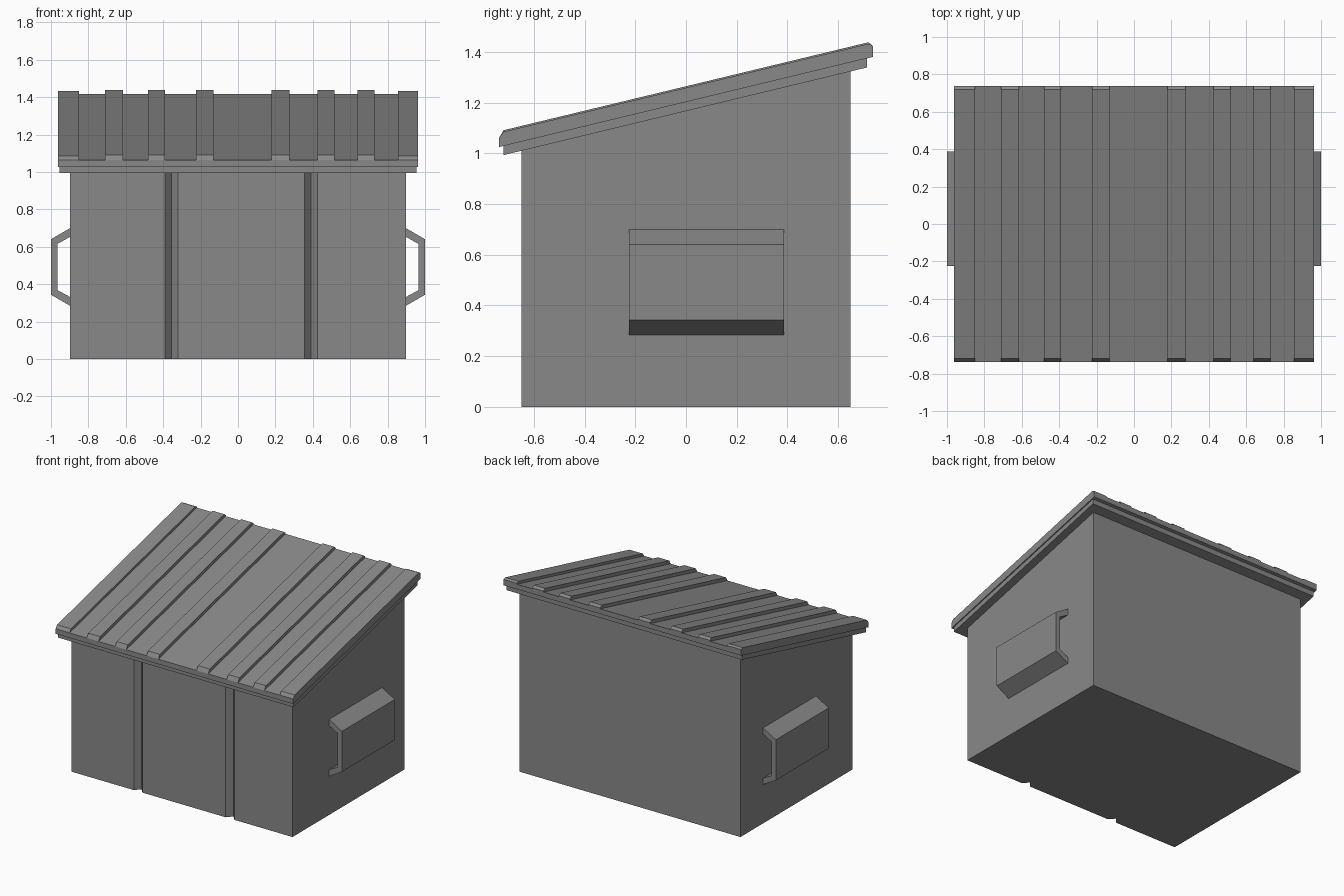
import bpy

cube = bpy.data.objects.get("Cube")
if cube:
    bpy.data.objects.remove(cube, do_unlink=True)

grey = bpy.data.materials.new("plain grey")
grey.use_nodes = True
grey.diffuse_color = (0.25, 0.25, 0.25, 1)
grey.node_tree.nodes["Principled BSDF"].inputs["Base Color"].default_value = (0.25, 0.25, 0.25, 1)


def prism(name, lower, upper):
    """Solid between two matching outlines."""
    n = len(lower)
    faces = [tuple(range(n))[::-1], tuple(range(n, 2 * n))]
    faces += [(i, (i + 1) % n, n + (i + 1) % n, n + i) for i in range(n)]
    mesh = bpy.data.meshes.new(name)
    mesh.from_pydata(lower + upper, [], faces)
    mesh.materials.append(grey)
    obj = bpy.data.objects.new(name, mesh)
    bpy.context.collection.objects.link(obj)
    # Make every normal point outward
    bpy.context.view_layer.objects.active = obj
    obj.select_set(True)
    bpy.ops.object.mode_set(mode="EDIT")
    bpy.ops.mesh.select_all(action="SELECT")
    bpy.ops.mesh.normals_make_consistent(inside=False)
    bpy.ops.object.mode_set(mode="OBJECT")
    obj.select_set(False)
    return obj


def side_prism(name, x0, x1, profile):
    """Extrude a (y, z) profile along x."""
    return prism(name, [(x0, y, z) for y, z in profile], [(x1, y, z) for y, z in profile])


SLOPE = 0.241
HALF_W, HALF_D = 0.897, 0.65


def roof_z(y, offset=0):
    return 1.167 + offset + SLOPE * y


# Walls, with two V grooves in the front
outline = [(-HALF_W, -HALF_D)]
for x in (-0.355, 0.39):
    outline += [(x - 0.035, -HALF_D), (x, -HALF_D + 0.04), (x + 0.035, -HALF_D)]
outline += [(HALF_W, -HALF_D), (HALF_W, HALF_D), (-HALF_W, HALF_D)]
prism("walls", [(x, y, 0) for x, y in outline],
      [(x, y, roof_z(y)) for x, y in outline])


# Sloping roof layers
def slab(name, half_w, y0, y1, low, high):
    side_prism(name, -half_w, half_w, [
        (y0, roof_z(y0, low)), (y1, roof_z(y1, low)),
        (y1, roof_z(y1, high)), (y0, roof_z(y0, high))])


slab("roof_base", 0.955, -0.72, 0.715, 0, 0.036)
slab("roof_sheet", 0.963, -0.737, 0.737, 0.036, 0.073)

# Raised roof ribs with chamfered ends
ribs = [(-0.963, -0.85), (-0.71, -0.615), (-0.48, -0.39), (-0.225, -0.13),
        (0.18, 0.275), (0.425, 0.515), (0.64, 0.73), (0.855, 0.963)]
for i, (x0, x1) in enumerate(ribs):
    rise = 0.098 if 0 < i < len(ribs) - 1 else 0.092
    side_prism(f"roof_rib_{i + 1}", x0, x1, [
        (-0.737, roof_z(-0.737, 0.06)), (0.737, roof_z(0.737, 0.06)),
        (0.737, roof_z(0.737, 0.08)), (0.72, roof_z(0.72, rise)),
        (-0.72, roof_z(-0.72, rise)), (-0.737, roof_z(-0.737, 0.073))])

# Folded side handles, open at both ends
bracket = [(0.89, 0.704), (1, 0.64), (1, 0.343), (0.89, 0.28),
           (0.89, 0.327), (0.965, 0.368), (0.965, 0.615), (0.89, 0.657)]
for side, label in ((1, "left"), (-1, "right")):
    prism(f"{label}_handle", [(side * x, -0.225, z) for x, z in bracket],
          [(side * x, 0.387, z) for x, z in bracket])
